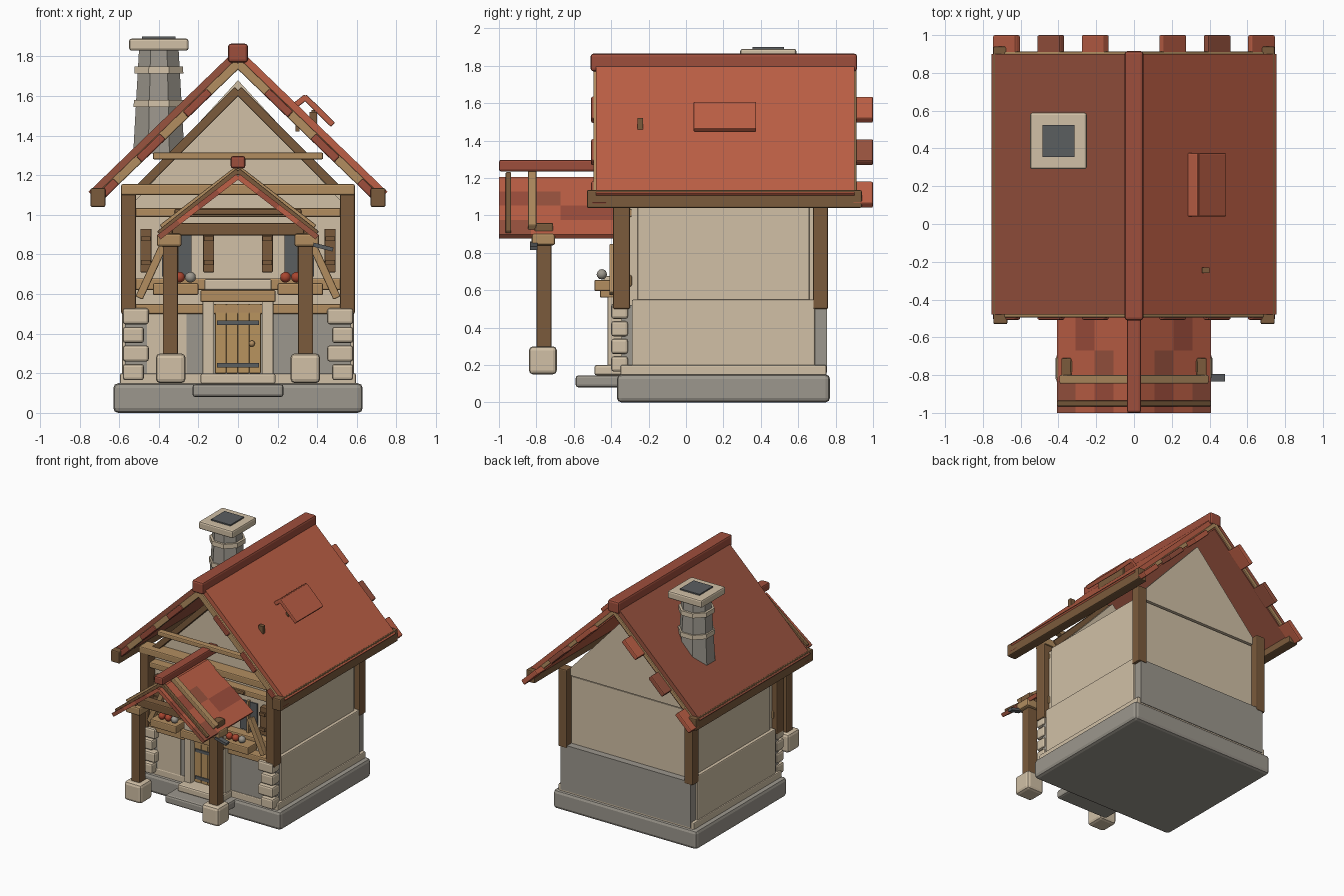
import bpy, bmesh, math
from mathutils import Matrix, Vector

default = bpy.data.objects.get("Cube")
if default:
    bpy.data.objects.remove(default)


def material(name, code):
    srgb = [int(code[i:i + 2], 16) / 255 for i in (0, 2, 4)]
    color = [c / 12.92 if c < .04 else ((c + .055) / 1.055) ** 2.4 for c in srgb] + [1]
    mat = bpy.data.materials.new(name)
    mat.use_nodes = True
    mat.diffuse_color = color
    mat.node_tree.nodes["Principled BSDF"].inputs["Base Color"].default_value = color
    return mat


plaster = material("warm plaster", "D1C0A6")
stone = material("grey stone", "9C978D")
roof_red = material("roof red", "BE6046")
weathered_red = material("weathered roof red", "99533F")
tile_red = material("dark tile red", "9E4E3C")
tan_wood = material("tan wood", "B28D60")
dark_wood = material("dark wood", "7B5B3C")
door_wood = material("door wood", "B8935F")
iron = material("dark iron", "5B5E60")
flower_red = material("flower red", "A8452F")


def finish(name, bm, mat, bevel=0.0):
    bmesh.ops.recalc_face_normals(bm, faces=bm.faces[:])
    mesh = bpy.data.meshes.new(name)
    bm.to_mesh(mesh)
    bm.free()
    mesh.materials.append(mat)
    obj = bpy.data.objects.new(name, mesh)
    bpy.context.collection.objects.link(obj)
    if bevel:
        mod = obj.modifiers.new("rounded edges", "BEVEL")
        mod.width = bevel
        mod.segments = 2


def box(name, mat, xs, ys, zs, bevel=.008, turn=0.0):
    """Box between the given limits, turned about its own y axis."""
    limits = (xs, ys, zs)
    center = Vector([(a + b) / 2 for a, b in limits])
    size = [abs(b - a) for a, b in limits]
    bm = bmesh.new()
    bmesh.ops.create_cube(bm, size=1)
    bm.transform(Matrix.Translation(center) @ Matrix.Rotation(turn, 4, "Y") @ Matrix.Diagonal((*size, 1)))
    finish(name, bm, mat, bevel)


def wide(name, mat, half, ys, zs, bevel=.008):
    box(name, mat, (-half, half), ys, zs, bevel)


def pair(name, mat, xs, ys, zs, bevel=.008):
    for side, s in (("left", 1), ("right", -1)):
        box(f"{side}_{name}", mat, (s * xs[0], s * xs[1]), ys, zs, bevel)


def bar(name, mat, start, end, ys, thick, bevel=.006):
    """Sloping bar along a centre line in the xz plane."""
    (x0, z0), (x1, z1) = start, end
    length = math.hypot(x1 - x0, z1 - z0)
    x, z = (x0 + x1) / 2, (z0 + z1) / 2
    box(name, mat, (x - length / 2, x + length / 2), ys, (z - thick / 2, z + thick / 2),
        bevel, -math.atan2(z1 - z0, x1 - x0))


def bar_pair(name, mat, start, end, ys, thick, bevel=.006, right_mat=None):
    for side, s, m in (("left", 1, mat), ("right", -1, right_mat or mat)):
        bar(f"{side}_{name}", m, (s * start[0], start[1]), (s * end[0], end[1]), ys, thick, bevel)


def gable(name, half, base, apex, ys):
    bm = bmesh.new()
    face = bm.faces.new([bm.verts.new((x, ys[0], z)) for x, z in ((-half, base), (half, base), (0, apex))])
    move = bmesh.ops.extrude_face_region(bm, geom=[face])
    verts = [v for v in move["geom"] if isinstance(v, bmesh.types.BMVert)]
    bmesh.ops.translate(bm, verts=verts, vec=(0, ys[1] - ys[0], 0))
    finish(name, bm, plaster)


def drum(name, mat, x, y, zs, low, top, sides=8):
    bm = bmesh.new()
    bmesh.ops.create_cone(bm, cap_ends=True, segments=sides, radius1=low, radius2=top, depth=zs[1] - zs[0])
    spin = Matrix.Rotation(math.pi / sides, 4, "Z")
    bm.transform(Matrix.Translation((x, y, sum(zs) / 2)) @ spin)
    finish(name, bm, mat)


def ball(name, mat, spot, radius):
    bm = bmesh.new()
    bmesh.ops.create_icosphere(bm, subdivisions=2, radius=radius)
    bm.transform(Matrix.Translation(spot))
    for f in bm.faces:
        f.smooth = True
    finish(name, bm, mat)


# Foundation and steps
wide("foundation", stone, .63, (-.37, .77), (0, .15), .025)
wide("lower_step", stone, .23, (-.59, -.3), (.08, .145), .015)
wide("upper_step", plaster, .19, (-.49, -.3), (.145, .2), .012)

# Walls
wide("plinth", plaster, .595, (-.35, .75), (.14, .2))
wide("lower_wall", stone, .57, (-.345, .755), (.16, .52), 0)
wide("lower_side_panels", plaster, .585, (-.29, .69), (.19, .55))
wide("upper_wall", plaster, .545, (-.3, .7), (.5, 1.05), 0)
wide("upper_side_panels", plaster, .56, (-.26, .66), (.54, 1.06))
box("front_plaster_panel", plaster, (-.46, -.26), (-.352, -.3), (.2, .51), 0)
gable("front_gable", .54, 1.05, 1.625, (-.3, -.24))
gable("back_gable", .57, 1.06, 1.68, (.68, .71))

# Corner stones, alternating long and short
for row in range(4):
    z = .165 + row * .094
    inner = .45 if row % 2 else .475
    pair(f"corner_stone_{row}", plaster, (inner, .582), (-.4, -.31), (z, z + .082), .014)

# Timber frame
pair("front_corner_post", dark_wood, (.515, .59), (-.39, -.3), (.5, 1.14))
pair("back_corner_post", dark_wood, (.515, .59), (.68, .76), (.5, 1.12))
wide("sill_beam", tan_wood, .59, (-.38, -.3), (.5, .55))
wide("window_sill_beam", tan_wood, .56, (-.37, -.29), (.62, .68))
wide("head_beam", tan_wood, .55, (-.37, -.29), (.99, 1.035))
wide("dark_head_beam", dark_wood, .32, (-.385, -.29), (1, 1.03))
wide("eaves_beam", tan_wood, .59, (-.4, -.29), (1.1, 1.155))
wide("collar_beam", tan_wood, .43, (-.4, -.35), (1.28, 1.315))
bar_pair("gable_rafter", dark_wood, (0, 1.63), (.5, 1.13), (-.35, -.28), .045)
bar_pair("wall_brace", tan_wood, (.38, .84), (.5, .58), (-.41, -.36), .04)

# Main roof
bar_pair("roof_slope", roof_red, (0, 1.793), (.728, 1.09), (-.48, .9), .075, 0, weathered_red)
wide("ridge_cap", tile_red, .05, (-.51, .915), (1.77, 1.865), .015)
pair("eaves_rail", dark_wood, (.67, .745), (-.53, .94), (1.04, 1.135))
bar_pair("front_bargeboard", tan_wood, (0, 1.765), (.7, 1.09), (-.495, -.45), .045)
bar_pair("back_bargeboard", tan_wood, (0, 1.775), (.7, 1.1), (.88, .912), .03)
for row in range(3):
    x = .205 + row * .235
    start, stop = (x - .06, 1.623 - row * .227), (x + .06, 1.507 - row * .227)
    shade = weathered_red if row == 1 else roof_red
    bar_pair(f"back_edge_tile_{row}", shade, start, stop, (.89, 1), .04, .008)
    bar_pair(f"front_edge_tile_{row}", tile_red, start, stop, (-.507, -.42), .042, .008)

# Roof hatch and peg
bar("hatch_outer_slope", roof_red, (.335, 1.597), (.48, 1.455), (.04, .375), .03)
bar("hatch_inner_slope", roof_red, (.345, 1.597), (.26, 1.53), (.04, .375), .03)
for x in (.29, .37):
    box("hatch_post", dark_wood, (x, x + .02), (.07, .34), (1.42, 1.53), 0)
box("roof_peg", dark_wood, (.36, .4), (-.26, -.23), (1.45, 1.52), 0)

# Chimney
cx, cy = -.4, .44
drum("chimney_stack", stone, cx, cy, (1.31, 1.84), .14, .108)
drum("chimney_lower_collar", plaster, cx, cy, (1.545, 1.58), .138, .136)
drum("chimney_upper_collar", plaster, cx, cy, (1.715, 1.75), .134, .132)
box("chimney_cap", plaster, (cx - .15, cx + .15), (cy - .15, cy + .15), (1.83, 1.89), .012)
box("chimney_opening", iron, (cx - .085, cx + .085), (cy - .085, cy + .085), (1.88, 1.9), 0)

# Door
pair("door_jamb", plaster, (.12, .18), (-.42, -.33), (.19, .57))
wide("door_hood", tan_wood, .19, (-.46, -.33), (.56, .62))
wide("door_hood_slab", plaster, .17, (-.44, -.33), (.62, .675))
for plank in range(4):
    x = -.116 + plank * .058
    box(f"door_plank_{plank}", door_wood, (x, x + .057), (-.38, -.33), (.2, .55), .004)
for z in (.24, .455):
    wide("door_strap", iron, .105, (-.388, -.37), (z - .012, z + .012), 0)
ball("door_knob", tan_wood, (.07, -.395, .35), .016)

# Windows, shutters and flower boxes
pair("window_glass", iron, (.235, .385), (-.309, -.29), (.69, .92), 0)
pair("window_bar", tan_wood, (.3, .32), (-.325, -.3), (.68, .93), 0)
for label, x in (("inner", .148), ("outer", .465)):
    pair(label + "_shutter", dark_wood, (x - .028, x + .028), (-.35, -.3), (.71, .93), .005)
    for z in (.76, .88):
        pair(label + "_shutter_batten", dark_wood, (x - .024, x + .024), (-.365, -.34), (z - .012, z + .012), 0)
pair("flower_box", tan_wood, (.2, .43), (-.49, -.37), (.595, .655))
for i in range(3):
    x = .24 + i * .055
    ball("left_flower", flower_red if i < 2 else stone, (x, -.45, .685), .028)
    ball("right_flower", flower_red if i else stone, (-x, -.45, .685), .028)

# Porch posts and beams
pair("porch_post_base", plaster, (.265, .415), (-.84, -.69), (.15, .3), .022)
pair("porch_post", dark_wood, (.303, .38), (-.8, -.72), (.29, .9))
pair("porch_post_cap", tan_wood, (.285, .41), (-.825, -.7), (.84, .905), .012)
pair("porch_bracket", dark_wood, (.33, .385), (-.81, -.71), (.9, .96))
wide("porch_tie_beam", dark_wood, .34, (-.79, -.72), (.895, .96))

# Porch roof
top, fall, step = 1.195, .77, .1
reds = (roof_red, tile_red, roof_red, weathered_red, roof_red)
rows = ((-1, -.83), (-.83, -.67), (-.67, -.39))
for j, ys in enumerate(rows):
    for i in range(4):
        x = i * step
        bar_pair(f"porch_tile_{j}_{i}", reds[(i + j * 2) % 5], (x, top - fall * x),
                 (x + step, top - fall * (x + step)), ys, .028, 0)
wide("porch_ridge_cap", tile_red, .037, (-1, -.3), (1.235, 1.297), .012)
bar_pair("porch_tan_rafter", tan_wood, (0, 1.232), (.385, .935), (-.845, -.8), .035)
bar_pair("porch_front_rafter", dark_wood, (0, 1.222), (.4, .905), (-.965, -.935), .03)

# Lantern arm
bar("lantern_arm", iron, (.38, .85), (.48, .825), (-.835, -.795), .02, 0)
